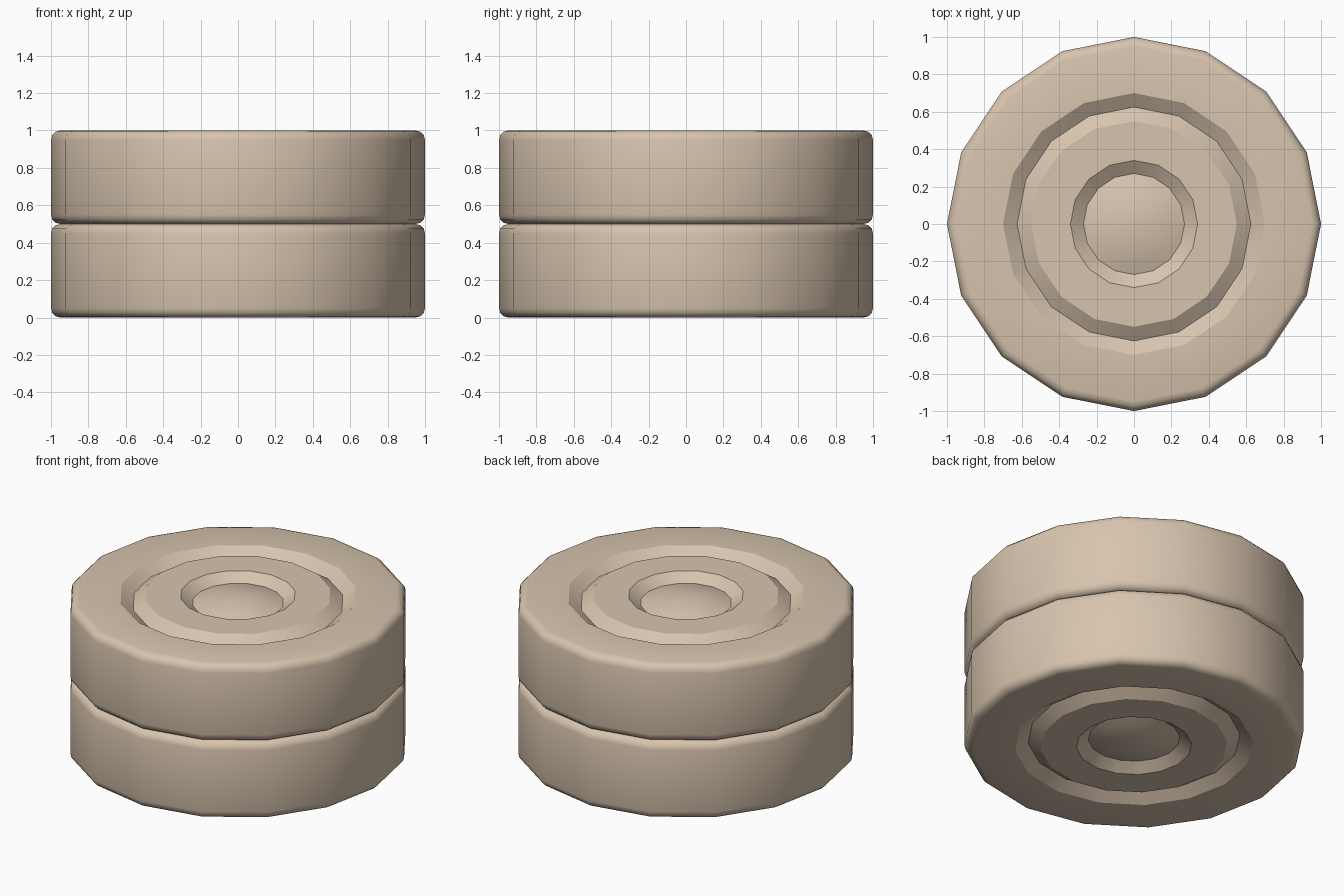
import bpy, bmesh, math

if "Cube" in bpy.data.objects:
    bpy.data.objects.remove(bpy.data.objects["Cube"])

SIDES = 16
HALF = 0.25          # half the thickness of one disc
BEVEL = 0.05
GROOVE = 0.05        # depth of the ring grooves

mat = bpy.data.materials.new("warm tan")
mat.diffuse_color = (0.68, 0.55, 0.42, 1)
mat.use_nodes = True
mat.node_tree.nodes["Principled BSDF"].inputs["Base Color"].default_value = mat.diffuse_color


def half_profile():
    """(radius, height, sharp) from the dome centre out to the rounded rim."""
    # shallow dome in the middle
    pts = [(0.27 * k / 4, HALF - GROOVE * (k / 4) ** 2, k == 4) for k in range(5)]
    # groove wall, flat hub, second V groove
    pts += [(0.34, HALF, True), (0.55, HALF, True),
            (0.625, HALF - GROOVE, True), (0.70, HALF, True)]
    # rounded outer corner
    for a in (90, 60, 30, 0):
        t = math.radians(a)
        pts.append((1 - BEVEL + BEVEL * math.cos(t),
                    HALF - BEVEL + BEVEL * math.sin(t), False))
    return pts


def make_disc(name, z):
    top = half_profile()
    profile = top + [(r, -h, s) for r, h, s in reversed(top)]
    bm = bmesh.new()
    rings = []
    for r, h, _ in profile:
        if r == 0:
            rings.append([bm.verts.new((0, 0, h))])
        else:
            rings.append([bm.verts.new((r * math.cos(2 * math.pi * i / SIDES),
                                        r * math.sin(2 * math.pi * i / SIDES), h))
                          for i in range(SIDES)])
    for a, b in zip(rings, rings[1:]):
        for i in range(SIDES):
            j = (i + 1) % SIDES
            if len(a) == 1:
                quad = (a[0], b[i], b[j])
            elif len(b) == 1:
                quad = (a[i], b[0], a[j])
            else:
                quad = (a[i], b[i], b[j], a[j])
            bm.faces.new(quad).smooth = True
    # crisp groove edges, smooth everywhere else
    for ring, (_, _, sharp) in zip(rings, profile):
        if sharp:
            for i in range(SIDES):
                bm.edges.get((ring[i], ring[(i + 1) % SIDES])).smooth = False
    bmesh.ops.recalc_face_normals(bm, faces=bm.faces[:])
    mesh = bpy.data.meshes.new(name)
    bm.to_mesh(mesh)
    bm.free()
    mesh.materials.append(mat)
    ob = bpy.data.objects.new(name, mesh)
    ob.location.z = z
    bpy.context.collection.objects.link(ob)


# two identical stacked discs
make_disc("lower_disc", HALF)
make_disc("upper_disc", 3 * HALF)
